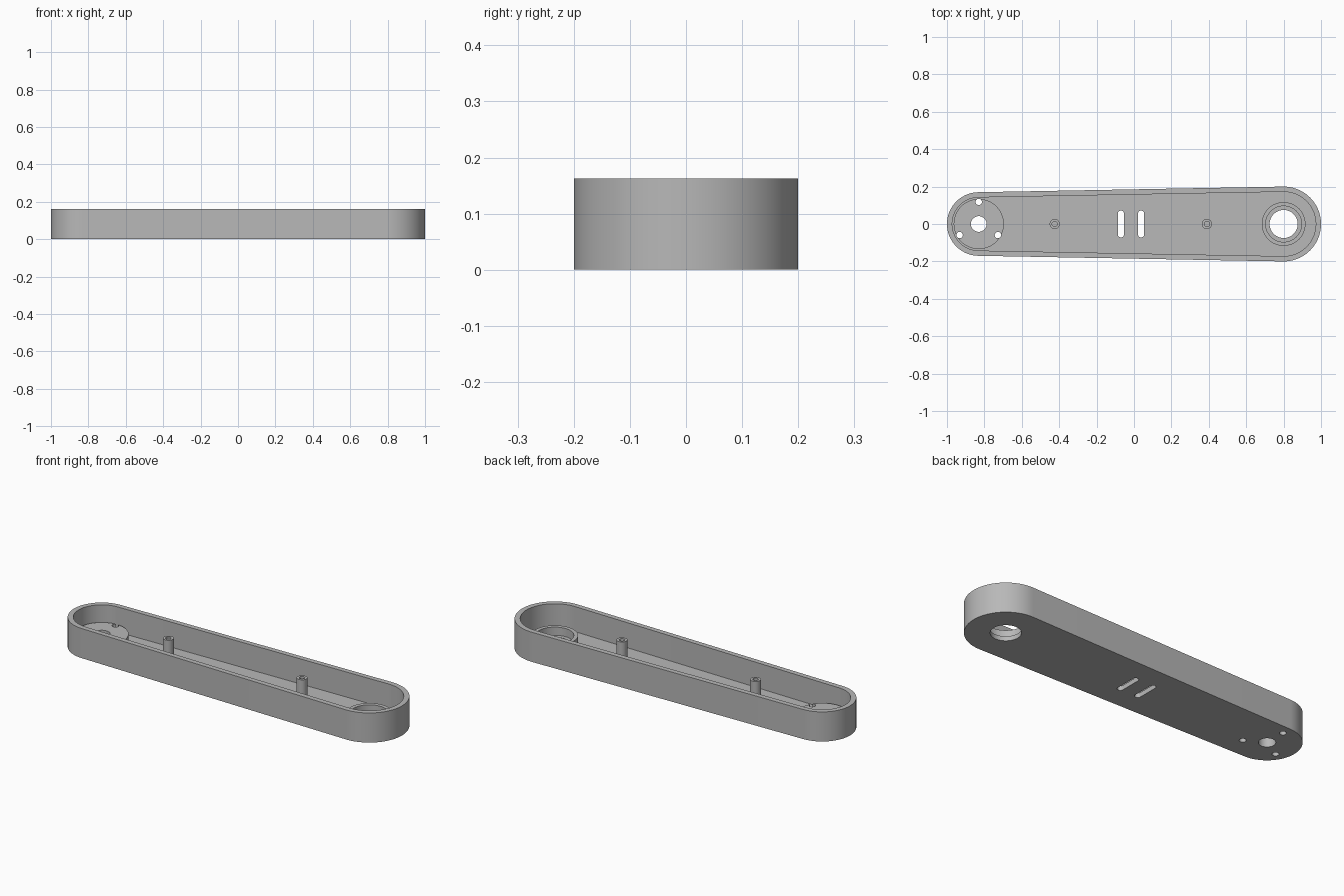
import bpy, bmesh
from math import acos, cos, sin, pi, radians

cube = bpy.data.objects.get("Cube")
if cube:
    bpy.data.objects.remove(cube)

# Main dimensions
HEIGHT, FLOOR, WALL = 0.163, 0.025, 0.028
BOSS_TOP, POST_TOP = 0.07, 0.155
LEFT_X, LEFT_R = -0.83, 0.17
RIGHT_X, RIGHT_R = 0.80, 0.20

grey = bpy.data.materials.new("plain grey")
grey.use_nodes = True
colour = (0.48, 0.48, 0.48, 1)
grey.diffuse_color = colour
grey.node_tree.nodes["Principled BSDF"].inputs["Base Color"].default_value = colour


def arc(cx, cy, r, a0, a1, n):
    return [(cx + r * cos(a0 + (a1 - a0) * i / n), cy + r * sin(a0 + (a1 - a0) * i / n))
            for i in range(n + 1)]


def circle(cx, cy, r, n=64):
    return arc(cx, cy, r, 0, 2 * pi, n)[:-1]


def arm_outline(inset):
    # Two end circles joined by their tangent lines
    t = acos((LEFT_R - RIGHT_R) / (RIGHT_X - LEFT_X))
    return (arc(RIGHT_X, 0, RIGHT_R - inset, -t, t, 48)
            + arc(LEFT_X, 0, LEFT_R - inset, t, 2 * pi - t, 48))


def slot_outline(cx, half_length, r):
    y = half_length - r
    return arc(cx, y, r, 0, pi, 12) + arc(cx, -y, r, pi, 2 * pi, 12)


def prism(name, outline, z0, z1):
    bm = bmesh.new()
    base = bm.faces.new([bm.verts.new((x, y, z0)) for x, y in outline])
    top = bmesh.ops.extrude_face_region(bm, geom=[base])["geom"]
    verts = [v for v in top if isinstance(v, bmesh.types.BMVert)]
    bmesh.ops.translate(bm, verts=verts, vec=(0, 0, z1 - z0))
    bmesh.ops.recalc_face_normals(bm, faces=bm.faces)
    mesh = bpy.data.meshes.new(name)
    bm.to_mesh(mesh)
    bm.free()
    mesh.materials.append(grey)
    obj = bpy.data.objects.new(name, mesh)
    bpy.context.collection.objects.link(obj)
    return obj


def select(obj):
    bpy.ops.object.select_all(action="DESELECT")
    obj.select_set(True)
    bpy.context.view_layer.objects.active = obj


def cut(obj, outline, z0, z1):
    cutter = prism("cutter", outline, z0, z1)
    cutter.hide_render = True
    mod = obj.modifiers.new("cut", "BOOLEAN")
    mod.operation, mod.solver, mod.object = "DIFFERENCE", "EXACT", cutter
    select(obj)
    bpy.ops.object.modifier_apply(modifier=mod.name)
    bpy.data.objects.remove(cutter)


def smooth(obj):
    select(obj)
    bpy.ops.object.shade_smooth_by_angle(angle=radians(30))


# Open tray and the raised mounting disc at its narrow end
tray = prism("tray", arm_outline(0), 0, HEIGHT)
cut(tray, arm_outline(WALL), FLOOR, HEIGHT + 0.1)
disc = prism("mounting_disc", circle(LEFT_X, 0, 0.134), FLOOR, BOSS_TOP)

# Shaft hole and three screw holes go through both disc and floor
holes = [circle(LEFT_X, 0, 0.042, 40)]
for k in range(3):
    a = radians(90 + 120 * k)
    holes.append(circle(LEFT_X + 0.118 * cos(a), 0.118 * sin(a), 0.017, 24))
for hole in holes:
    for part in (tray, disc):
        cut(part, hole, -0.1, 0.3)

# Bearing hole and two cable slots in the floor
cut(tray, circle(RIGHT_X, 0, 0.075), -0.1, 0.3)
for x in (-0.07, 0.038):
    cut(tray, slot_outline(x, 0.072, 0.016), -0.1, 0.3)

# Bearing collar around the large hole
collar = prism("bearing_collar", circle(RIGHT_X, 0, 0.117), FLOOR, BOSS_TOP)
cut(collar, circle(RIGHT_X, 0, 0.096), 0, 0.3)

# Hollow screw posts
posts = []
for side, x in (("right", -0.424), ("left", 0.39)):
    post = prism(side + "_screw_post", circle(x, 0, 0.027, 32), FLOOR, POST_TOP)
    cut(post, circle(x, 0, 0.014, 24), FLOOR + 0.01, 0.3)
    posts.append(post)

for part in [tray, disc, collar] + posts:
    smooth(part)
